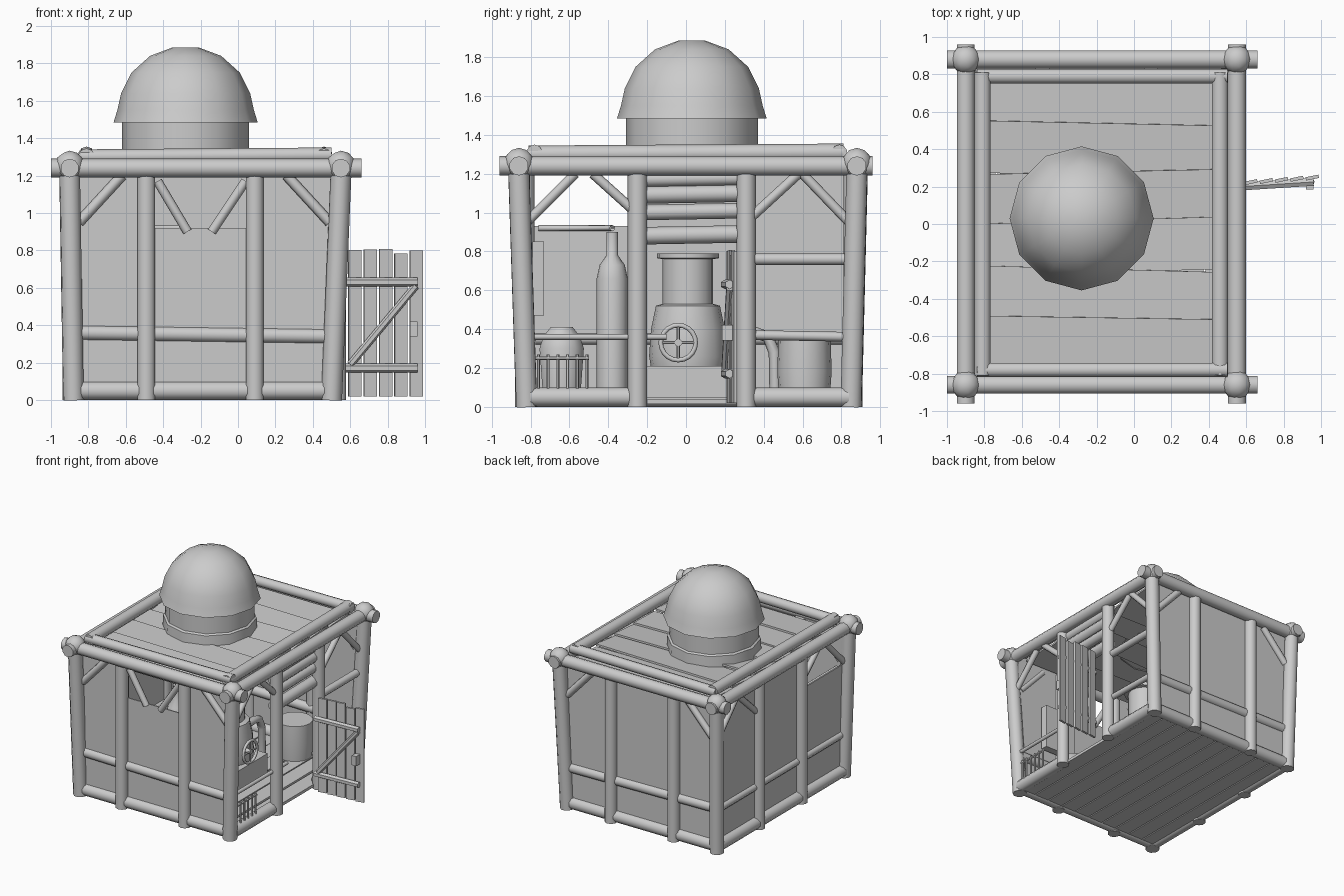
import bpy, bmesh, math, random
from mathutils import Vector

random.seed(4)
cube = bpy.data.objects.get("Cube")
if cube:
    bpy.data.objects.remove(cube, do_unlink=True)

grey = bpy.data.materials.new("plain grey")
grey.use_nodes = True
COLOUR = (0.6, 0.6, 0.6, 1)
grey.diffuse_color = COLOUR
grey.node_tree.nodes["Principled BSDF"].inputs["Base Color"].default_value = COLOUR


def finish(ob, name, angle=None):
    ob.name = name
    ob.data.materials.append(grey)
    if angle:
        bpy.ops.object.select_all(action='DESELECT')
        ob.select_set(True)
        bpy.context.view_layer.objects.active = ob
        bpy.ops.object.shade_smooth_by_angle(angle=math.radians(angle))
    return ob


def log(name, a, b, r1, r2=None, sides=10):
    """Tapered round bar between two points."""
    a, b = Vector(a), Vector(b)
    bpy.ops.mesh.primitive_cone_add(vertices=sides, radius1=r1, radius2=r2 or r1, depth=(b - a).length)
    ob = bpy.context.object
    ob.location = (a + b) / 2
    ob.rotation_euler = (b - a).to_track_quat('Z', 'Y').to_euler()
    return finish(ob, name, 50)


def box(name, lo, hi, turn=0):
    lo, hi = Vector(lo), Vector(hi)
    bpy.ops.mesh.primitive_cube_add(size=1, location=(lo + hi) / 2, rotation=(0, 0, turn))
    bpy.context.object.scale = hi - lo
    return finish(bpy.context.object, name)


def lathe(name, centre, profile, sides=16, angle=40):
    """Revolve (radius, height) points around a vertical axis."""
    bm = bmesh.new()
    rings = []
    for r, z in profile:
        rings.append([bm.verts.new((r * math.cos(t * math.tau / sides), r * math.sin(t * math.tau / sides), z))
                      for t in range(sides)])
    for p, q in zip(rings, rings[1:]):
        for i in range(sides):
            j = (i + 1) % sides
            bm.faces.new((p[i], p[j], q[j], q[i]))
    bm.faces.new(rings[-1])
    mesh = bpy.data.meshes.new(name)
    bm.to_mesh(mesh)
    bm.free()
    ob = bpy.data.objects.new(name, mesh)
    bpy.context.collection.objects.link(ob)
    ob.location = centre
    return finish(ob, name, angle)


def tube(name, points, r):
    curve = bpy.data.curves.new(name, 'CURVE')
    curve.dimensions = '3D'
    curve.bevel_depth = r
    curve.bevel_resolution = 2
    line = curve.splines.new('POLY')
    line.points.add(len(points) - 1)
    for p, co in zip(line.points, points):
        p.co = (*co, 1)
    ob = bpy.data.objects.new(name, curve)
    bpy.context.collection.objects.link(ob)
    return finish(ob, name)


# Frame: corner posts, knobs, crossing top beams
XL, XR, YF, YB = -0.90, 0.55, -0.86, 0.88
for x, xb in ((XL, -0.88), (XR, 0.50)):
    for y, yb in ((YF, -0.82), (YB, 0.85)):
        log("corner_post", (xb, yb, 0), (x, y, 1.2), 0.056)
        bpy.ops.mesh.primitive_ico_sphere_add(subdivisions=2, radius=0.078, location=(x, y, 1.255))
        finish(bpy.context.object, "corner_knob", 40)
    log("side_top_beam", (x, -0.96, 1.24), (x, 0.96, 1.24), 0.05)
for y in (YF, YB):
    log("cross_top_beam", (-1.0, y, 1.24), (0.66, y, 1.24), 0.05)

# Intermediate posts
for y in (-0.83, 0.86):
    for x in (-0.49, 0.09):
        log("wall_post", (x, y, 0), (x, y, 1.22), 0.05)
for x in (-0.89, 0.53):
    for y in (-0.25, 0.31):
        log("side_post", (x, y, 0), (x, y, 1.22), 0.05)

# Sills and middle rails
for y in (-0.81, 0.84):
    log("sill", (-0.88, y, 0.05), (0.5, y, 0.05), 0.05)
    log("middle_rail", (-0.88, y, 0.36), (0.5, y, 0.34), 0.04)
log("left_sill", (-0.88, -0.8, 0.05), (-0.88, 0.84, 0.05), 0.05)
log("left_rail", (-0.875, -0.8, 0.35), (-0.875, 0.84, 0.35), 0.03)
for a, b in ((-0.8, -0.25), (0.31, 0.84)):
    log("right_sill", (0.51, a, 0.05), (0.51, b, 0.05), 0.05)
log("right_low_rail", (0.51, 0.31, 0.37), (0.51, 0.84, 0.36), 0.025)
log("right_high_rail", (0.52, 0.31, 0.76), (0.52, 0.86, 0.76), 0.03)

# Wall panels, with openings left above the short ones
for a, b, top in ((-0.88, -0.49, 1.22), (-0.49, 0.09, 0.92), (0.09, 0.52, 1.22)):
    box("front_panel", (a, -0.82, 0.02), (b, -0.81, top))
box("back_panel", (-0.88, 0.84, 0.02), (0.52, 0.85, 1.22))
for a, b, top in ((-0.82, -0.25, 0.93), (-0.25, 0.31, 1.22), (0.31, 0.85, 1.22)):
    box("left_panel", (-0.88, a, 0.02), (-0.87, b, top))

# Diagonal braces
for y in (-0.83, 0.86):
    log("corner_brace", (-0.85, y, 0.95), (-0.62, y, 1.2), 0.028, sides=8)
    log("corner_brace", (0.49, y, 0.95), (0.26, y, 1.2), 0.028, sides=8)
for x0, x1 in ((-0.43, -0.27), (0.04, -0.14)):
    log("window_brace", (x0, -0.82, 1.17), (x1, -0.82, 0.9), 0.025, sides=8)
for x in (-0.885, 0.53):
    for y0, z0, y1 in ((-0.82, 0.95, -0.57), (-0.28, 1.02, -0.48), (0.34, 0.98, 0.58), (0.84, 0.95, 0.6)):
        log("side_brace", (x, y0, z0), (x, y1, 1.2), 0.025, sides=8)

# Logs above the doorway
for z, r in ((0.88, 0.045), (1.0, 0.04), (1.09, 0.045), (1.17, 0.04)):
    log("door_header", (0.5, -0.25, z), (0.5, 0.31, z + 0.01), r)

# Floor boards
for i in range(10):
    x = -0.87 + i * 0.139
    box("floor_board", (x, -0.82, 0.015), (x + 0.13, 0.84, 0.035 + random.uniform(0, 0.015)))

# Roof: raised inner frame around sunken overlapping boards
for x in (-0.81, 0.46):
    log("roof_side_beam", (x, -0.81, 1.30), (x, 0.81, 1.31), 0.045)
for y in (-0.78, 0.79):
    log("roof_cross_beam", (-0.84, y, 1.30), (0.5, y, 1.31), 0.04)
for i in range(6):
    y = -0.78 + i * 0.26
    board = box("roof_board", (-0.82, y, 1.225), (0.46, y + 0.28, 1.24))
    board.rotation_euler.x = math.radians(random.uniform(2, 6))
    board.rotation_euler.z = math.radians(random.uniform(-2, 2))

# Chimney drum with a base collar, and the dome cap
VENT = (-0.28, 0.03, 0)
lathe("vent_drum", VENT, [(0.36, 1.22), (0.355, 1.32), (0.34, 1.33), (0.34, 1.52)], 12)
lathe("dome_cap", VENT, [(0.33, 1.49), (0.385, 1.485), (0.365, 1.55), (0.345, 1.64), (0.29, 1.75),
                         (0.19, 1.84), (0.07, 1.885)], 12, 45)

# Boiler with stack and hand wheel
BX, BY = -0.1, 0.01
box("boiler_base", (BX - 0.22, BY - 0.21, 0.03), (BX + 0.22, BY + 0.21, 0.21))
lathe("boiler", (BX, BY, 0), [(0.19, 0.2), (0.2, 0.26), (0.19, 0.4), (0.165, 0.52), (0.13, 0.53), (0.13, 0.76),
                              (0.16, 0.765), (0.16, 0.79)])
bpy.ops.mesh.primitive_torus_add(major_radius=0.09, minor_radius=0.012, major_segments=20, minor_segments=8,
                                 location=(BX + 0.24, -0.04, 0.33), rotation=(0, math.pi / 2, 0))
finish(bpy.context.object, "hand_wheel", 60)
for k in range(2):
    dy, dz = (0.09, 0) if k else (0, 0.09)
    log("wheel_spoke", (BX + 0.24, -0.04 - dy, 0.33 - dz), (BX + 0.24, -0.04 + dy, 0.33 + dz), 0.008, sides=6)
log("wheel_axle", (BX, -0.04, 0.33), (BX + 0.25, -0.04, 0.33), 0.02)
tube("elbow_pipe", [(BX, 0.12, 0.37), (BX, 0.36, 0.38), (BX, 0.42, 0.36), (BX, 0.455, 0.28), (BX, 0.46, 0.04)], 0.03)

# Gas bottle, barrel, bucket and wall board
lathe("gas_bottle", (-0.3, -0.38, 0), [(0.08, 0.04), (0.08, 0.66), (0.065, 0.73), (0.03, 0.78), (0.03, 0.9)])
tube("bottle_pipe", [(-0.3, -0.38, 0.92), (-0.86, -0.38, 0.92), (-0.86, -0.76, 0.92)], 0.015)
lathe("barrel", (0.1, 0.61, 0), [(0.13, 0.04), (0.14, 0.18), (0.135, 0.34)])
lathe("bucket", (0.1, -0.64, 0), [(0.1, 0.04), (0.12, 0.3), (0.1, 0.36), (0.06, 0.41)], 10)
box("wall_board", (0.0, -0.79, 0.47), (0.3, -0.73, 0.85))

# Railing in the open bay
log("hand_rail", (0.52, -0.8, 0.36), (0.52, -0.1, 0.36), 0.015)
log("picket_rail", (0.52, -0.78, 0.25), (0.52, -0.5, 0.25), 0.01, sides=6)
for i in range(6):
    y = -0.76 + i * 0.05
    log("picket", (0.52, y, 0.08), (0.52, y, 0.27), 0.008, sides=6)

# Open plank door
for i in range(5):
    x = 0.59 + i * 0.082
    y = 0.215 + i * 0.006
    box("door_plank", (x, y, 0.02), (x + 0.07, y + 0.018, 0.79 + random.uniform(-0.01, 0.02)), 0.2)
for z in (0.17, 0.63):
    log("door_ledge", (0.57, 0.2, z), (0.96, 0.225, z), 0.024, sides=6)
log("door_brace", (0.6, 0.2, 0.19), (0.95, 0.225, 0.61), 0.02, sides=6)
box("door_handle", (0.92, 0.185, 0.34), (0.96, 0.24, 0.42))
